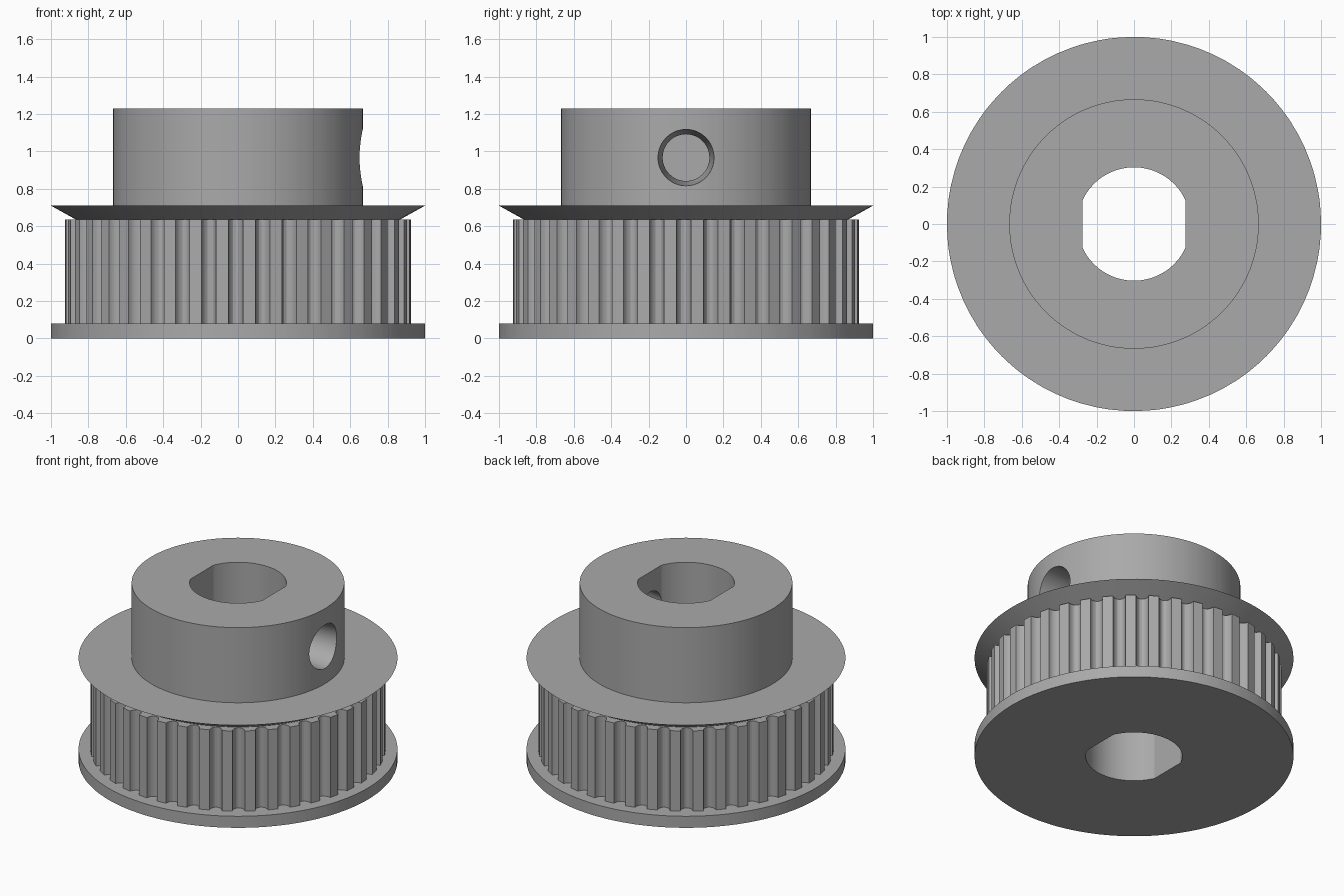
import bpy
import bmesh
from math import pi, cos, sin, acos, sqrt

TEETH = 40
PITCH = 2 * pi / TEETH
PHASE = -0.013            # centre of a groove, measured from each axis
HALF_GROOVE = 0.043
TIP, DEPTH = 0.925, 0.05
BORE, FLAT = 0.303, 0.275
HUB_R, HUB_BASE, HUB_TOP = 0.667, 0.71, 1.23

cube = bpy.data.objects.get("Cube")
if cube:
    bpy.data.objects.remove(cube, do_unlink=True)

# Plain grey metal
metal = bpy.data.materials.new("grey_metal")
metal.use_nodes = True
grey = (0.4, 0.4, 0.4, 1)
metal.diffuse_color = grey
metal.node_tree.nodes["Principled BSDF"].inputs["Base Color"].default_value = grey

# Shared angles: groove curve samples plus the corners of the bore flats
angles = [PHASE + t * PITCH + HALF_GROOVE * cos(k * pi / 8)
          for t in range(TEETH) for k in range(9)]
corner = acos(FLAT / BORE)
angles += [corner, pi - corner, pi + corner, 2 * pi - corner]
angles = sorted({round(a % (2 * pi), 5) for a in angles})


def bore_radius(a):
    return min(BORE, FLAT / max(abs(cos(a)), 0.01))


def tooth_radius(a):
    u = ((a - PHASE + PITCH / 2) % PITCH - PITCH / 2) / HALF_GROOVE
    return TIP - DEPTH * sqrt(max(0, 1 - u * u))


def lathe(name, profile):
    """Solid ring from an outer profile of (radius or radius rule, z), closed by the bore."""
    rings = [(bore_radius, profile[0][1])] + profile + [(bore_radius, profile[-1][1])]
    bm = bmesh.new()
    loops = []
    for radius, z in rings:
        loop = []
        for a in angles:
            r = radius(a) if callable(radius) else radius
            loop.append(bm.verts.new((r * cos(a), r * sin(a), z)))
        loops.append(loop)
    n = len(angles)
    for i, low in enumerate(loops):
        high = loops[(i + 1) % len(loops)]
        for j in range(n):
            k = (j + 1) % n
            bm.faces.new((low[j], low[k], high[k], high[j]))
    bmesh.ops.recalc_face_normals(bm, faces=bm.faces)
    mesh = bpy.data.meshes.new(name)
    bm.to_mesh(mesh)
    bm.free()
    obj = bpy.data.objects.new(name, mesh)
    mesh.materials.append(metal)
    bpy.context.collection.objects.link(obj)
    return obj


def select(obj):
    bpy.ops.object.select_all(action="DESELECT")
    obj.select_set(True)
    bpy.context.view_layer.objects.active = obj


# Body parts, bottom to top
parts = [
    lathe("lower_flange", [(1, 0), (1, 0.08)]),
    lathe("toothed_barrel", [(tooth_radius, 0.08), (tooth_radius, 0.635)]),
    lathe("upper_flange", [(0.865, 0.635), (1, HUB_BASE)]),
    lathe("hub", [(HUB_R, HUB_BASE), (HUB_R, HUB_TOP)]),
]
hub = parts[-1]

# Set screw hole through one side of the hub, narrowing slightly inwards
bpy.ops.mesh.primitive_cone_add(vertices=48, radius1=0.12, radius2=0.153, depth=0.5,
                                location=(0.45, 0, 0.967), rotation=(0, pi / 2, 0))
cutter = bpy.context.object
cutter.name = "screw_hole_cutter"
cutter.hide_render = True
cutter.data.materials.append(metal)
cut = hub.modifiers.new("screw_hole", "BOOLEAN")
cut.operation = "DIFFERENCE"
cut.solver = "EXACT"
cut.object = cutter
select(hub)
bpy.ops.object.modifier_apply(modifier=cut.name)
bpy.data.objects.remove(cutter, do_unlink=True)

# Smooth round walls, crisp edges
for part in parts:
    select(part)
    bpy.ops.object.shade_smooth_by_angle(angle=0.4)
